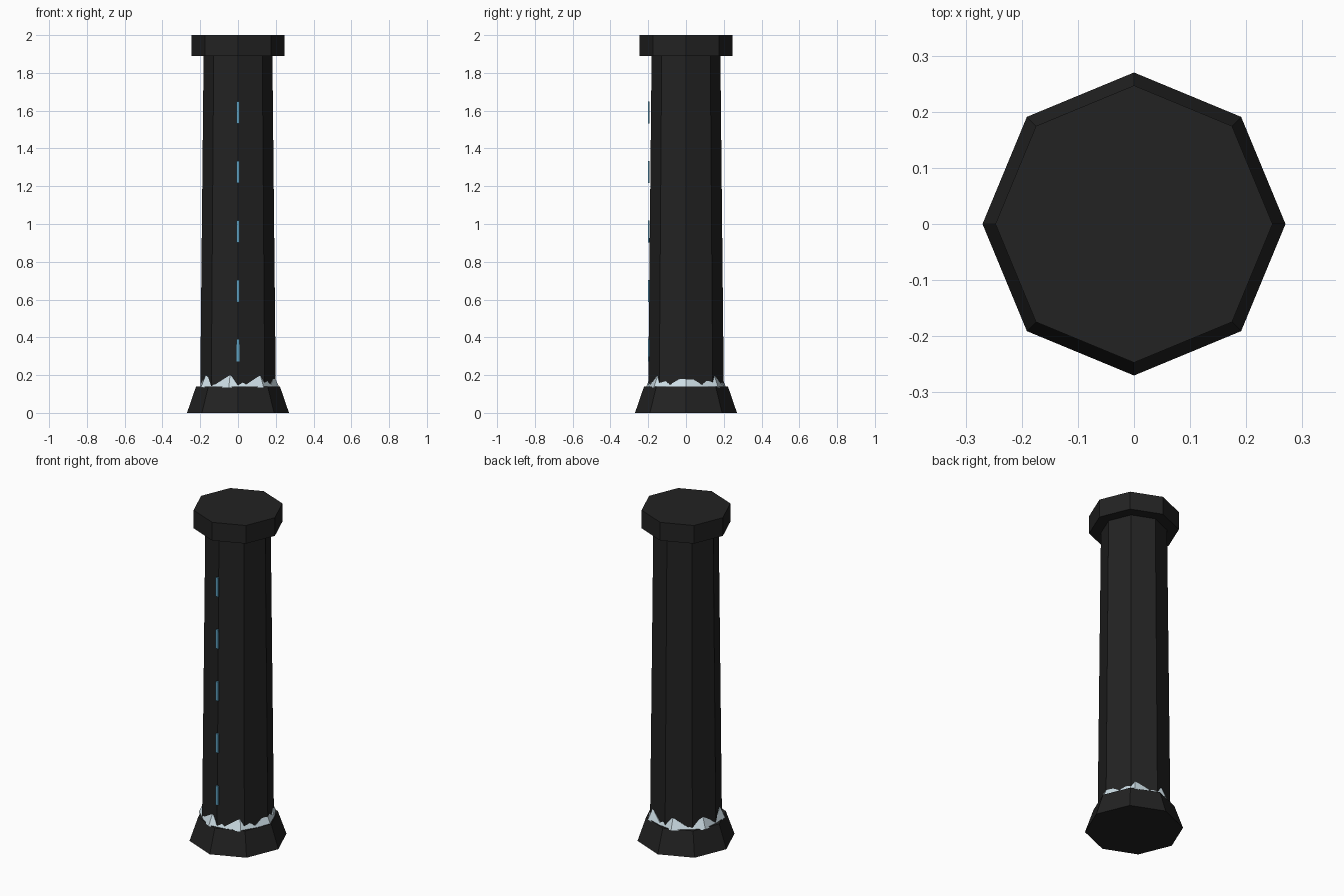
import bpy, bmesh
from math import cos, sin, pi

if "Cube" in bpy.data.objects:
    bpy.data.objects.remove(bpy.data.objects["Cube"], do_unlink=True)


def material(name, rgb):
    m = bpy.data.materials.new(name)
    m.use_nodes = True
    m.diffuse_color = (*rgb, 1)
    m.node_tree.nodes["Principled BSDF"].inputs["Base Color"].default_value = (*rgb, 1)
    return m


STONE = material("dark stone", (0.016, 0.016, 0.016))
FROST = material("pale frost", (0.62, 0.74, 0.80))
GLOW = material("blue rune", (0.11, 0.35, 0.52))


def add_object(name, bm, mat):
    bmesh.ops.recalc_face_normals(bm, faces=bm.faces)
    mesh = bpy.data.meshes.new(name)
    bm.to_mesh(mesh)
    bm.free()
    mesh.materials.append(mat)
    ob = bpy.data.objects.new(name, mesh)
    bpy.context.collection.objects.link(ob)
    return ob


def loft(name, rings, mat):
    """Capped skin through rings of points with equal counts."""
    bm = bmesh.new()
    loops = [[bm.verts.new(p) for p in ring] for ring in rings]
    n = len(loops[0])
    for a, b in zip(loops, loops[1:]):
        for i in range(n):
            j = (i + 1) % n
            bm.faces.new((a[i], a[j], b[j], b[i]))
    bm.faces.new(loops[0])
    bm.faces.new(loops[-1])
    return add_object(name, bm, mat)


def octagon(r, z):
    return [(r * cos(i * pi / 4), r * sin(i * pi / 4), z) for i in range(8)]


# Eight-sided column: flared foot, tapered shaft and flat cap
loft("base", [octagon(0.27, 0), octagon(0.222, 0.14)], STONE)
loft("shaft", [octagon(0.2, 0.13), octagon(0.182, 1.9)], STONE)
loft("cap", [octagon(0.247, 1.89), octagon(0.247, 2)], STONE)


# Jagged frost collar with seven peaks around the foot of the shaft
def zigzag(peak, valley):
    ring = []
    for i in range(14):
        r, z = valley if i % 2 else peak
        a = i * pi / 7
        ring.append((r * cos(a), r * sin(a), z))
    return ring


loft("frost_collar", [zigzag((0.218, 0.135), (0.205, 0.135)),
                      zigzag((0.19, 0.2), (0.195, 0.15)),
                      zigzag((0.15, 0.16), (0.15, 0.14))], FROST)

# Column of glowing dashes up the front edge
for i in range(5):
    bm = bmesh.new()
    bmesh.ops.create_cube(bm, size=1)
    bmesh.ops.scale(bm, vec=(0.018, 0.0095, 0.115), verts=bm.verts)
    bmesh.ops.translate(bm, vec=(0, -0.197, 0.33 + 0.315 * i), verts=bm.verts)
    add_object(f"rune_dash_{i + 1}", bm, GLOW)
